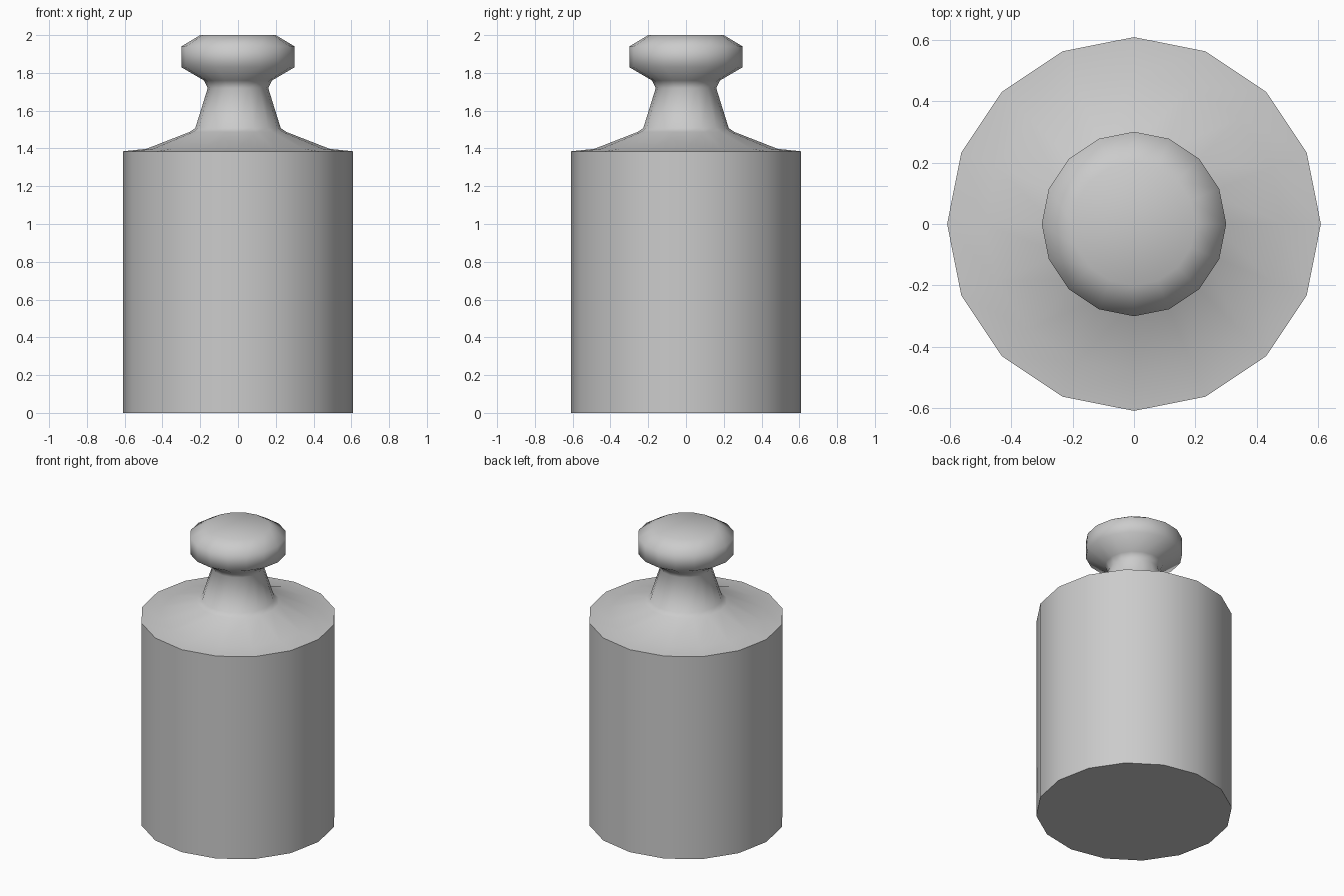
import bpy, bmesh, math

if "Cube" in bpy.data.objects:
    bpy.data.objects.remove(bpy.data.objects["Cube"])

SIDES = 16

# Half profile (radius, height) from base to top of the knob
PROFILE = [
    (0.608, 0.0), (0.608, 1.385),      # cylinder body
    (0.485, 1.398), (0.257, 1.487),    # sloped shoulder
    (0.226, 1.508), (0.16, 1.72),      # tapered neck
    (0.18, 1.76), (0.30, 1.83),        # underside of knob
    (0.30, 1.94), (0.20, 2.0),         # knob rim and top
]


def lathe(name, profile, sides, sharp_angle):
    bm = bmesh.new()
    rings = []
    for r, z in profile:
        rings.append([bm.verts.new((r * math.cos(a), r * math.sin(a), z))
                      for a in (2 * math.pi * i / sides for i in range(sides))])
    for low, high in zip(rings, rings[1:]):
        for i in range(sides):
            j = (i + 1) % sides
            bm.faces.new((low[i], low[j], high[j], high[i]))
    bm.faces.new(rings[0][::-1])
    bm.faces.new(rings[-1])
    mesh = bpy.data.meshes.new(name)
    bm.to_mesh(mesh)
    bm.free()
    obj = bpy.data.objects.new(name, mesh)
    bpy.context.collection.objects.link(obj)
    bpy.context.view_layer.objects.active = obj
    obj.select_set(True)
    bpy.ops.object.shade_smooth_by_angle(angle=math.radians(sharp_angle))
    return obj


# Balance weight: body, neck and knob in one turned piece
lathe("balance_weight", PROFILE, SIDES, 75)
